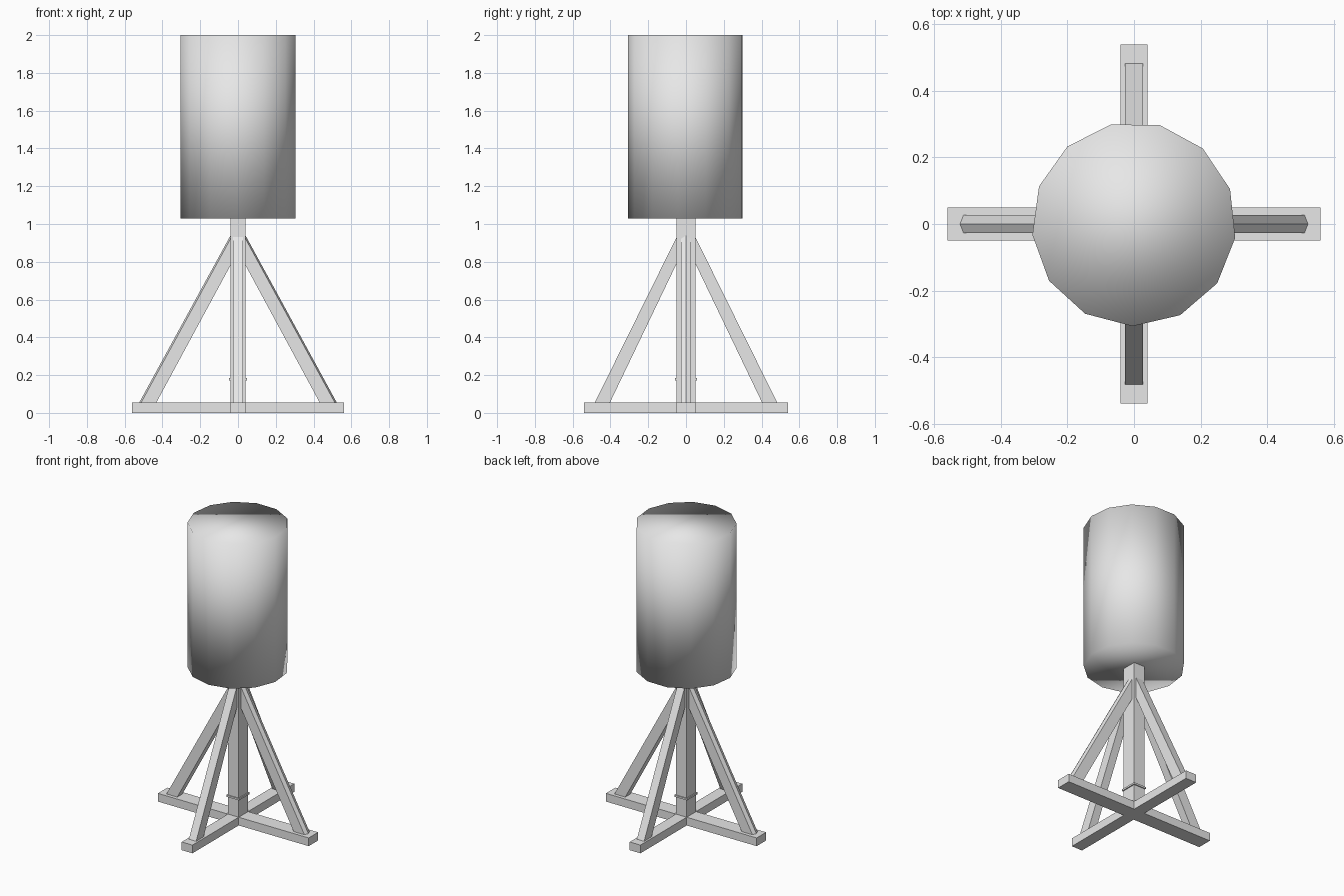
import bpy, bmesh, math
from mathutils import Matrix

if "Cube" in bpy.data.objects:
    bpy.data.objects.remove(bpy.data.objects["Cube"])

grey = bpy.data.materials.new("light_grey")
grey.use_nodes = True
colour = (0.8, 0.8, 0.8, 1.0)
grey.diffuse_color = colour
for node in grey.node_tree.nodes:
    if node.type == "BSDF_PRINCIPLED":
        node.inputs["Base Color"].default_value = colour


def finish(name, bm):
    bmesh.ops.recalc_face_normals(bm, faces=bm.faces)
    mesh = bpy.data.meshes.new(name)
    bm.to_mesh(mesh)
    bm.free()
    mesh.materials.append(grey)
    obj = bpy.data.objects.new(name, mesh)
    bpy.context.collection.objects.link(obj)
    return obj


def box(name, hx, hy, z0, z1):
    bm = bmesh.new()
    bmesh.ops.create_cube(bm, size=1)
    for v in bm.verts:
        v.co = (v.co.x * 2 * hx, v.co.y * 2 * hy, z0 + (v.co.z + 0.5) * (z1 - z0))
    return finish(name, bm)


def brace(name, angle, foot, inner, post, low, high, half, ridge):
    """Sloping timber from a foot beam to the post, with an optional ridged back."""
    section = [(0, -half), (0, half), (1, half), (1 + ridge, 0), (1, -half)]
    if ridge == 0:
        section.pop(3)
    bm = bmesh.new()
    rings = []
    for r0, r1, z0, z1 in ((inner, foot, 0.05, 0.05), (post, post, low, high)):
        rings.append([bm.verts.new((r0 + (r1 - r0) * t, w, z0 + (z1 - z0) * t))
                      for t, w in section])
    count = len(section)
    for i in range(count):
        j = (i + 1) % count
        bm.faces.new((rings[0][i], rings[0][j], rings[1][j], rings[1][i]))
    bm.faces.new(rings[0])
    bm.faces.new(rings[1])
    bm.transform(Matrix.Rotation(angle, 4, "Z"))
    return finish(name, bm)


# Crossed foot beams, post and its thin collar
box("foot_beam_across", 0.56, 0.05, 0, 0.055)
box("foot_beam_lengthwise", 0.04, 0.54, 0, 0.055)
box("post", 0.04, 0.05, 0.05, 1.035)
box("post_collar", 0.047, 0.057, 0.172, 0.184)

# Braces on the four sides
for side, angle in (("left", 0), ("right", math.pi)):
    brace(side + "_brace", angle, 0.515, 0.435, 0.035, 0.79, 0.93, 0.027, 0.13)
for side, angle in (("back", math.pi / 2), ("front", -math.pi / 2)):
    brace(side + "_brace", angle, 0.485, 0.405, 0.045, 0.80, 0.94, 0.027, 0)

# Barrel, softly shaded right over its rims
bm = bmesh.new()
bmesh.ops.create_cone(bm, cap_ends=True, segments=13, radius1=0.307,
                      radius2=0.307, depth=0.97)
bm.transform(Matrix.Translation((0, 0, 1.515)) @ Matrix.Rotation(math.radians(13), 4, "Z"))
barrel = finish("barrel", bm)
for face in barrel.data.polygons:
    face.use_smooth = True
